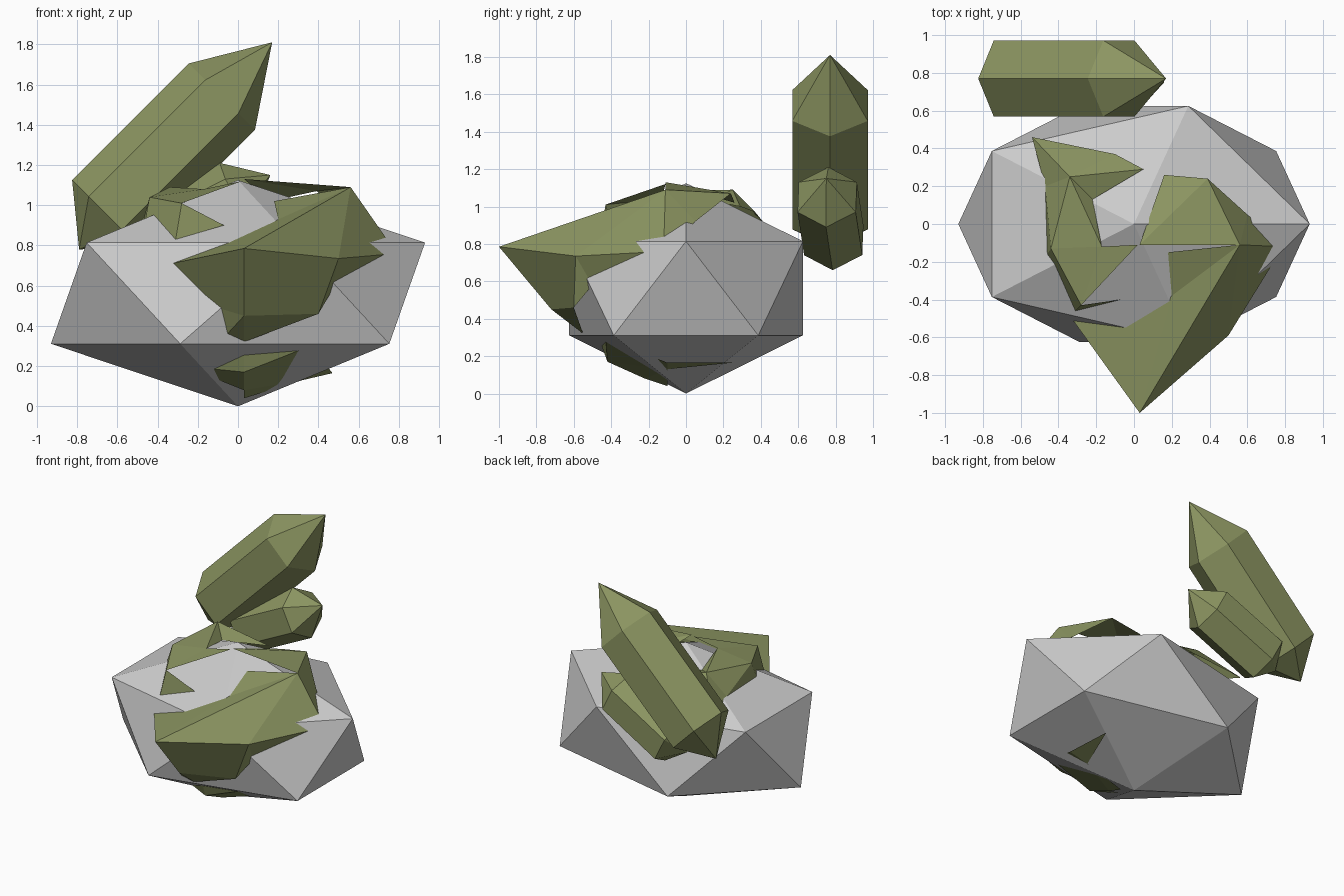
import bpy, bmesh, math
from mathutils import Vector

green = bpy.data.materials.new("moss_green")
green.diffuse_color = (0.26, 0.30, 0.12, 1)


def build(name, verts, faces, mat=green):
    bm = bmesh.new()
    vs = [bm.verts.new(v) for v in verts]
    for f in faces:
        bm.faces.new([vs[i] for i in f])
    bmesh.ops.recalc_face_normals(bm, faces=bm.faces[:])
    me = bpy.data.meshes.new(name)
    bm.to_mesh(me)
    bm.free()
    me.materials.append(mat)
    ob = bpy.data.objects.new(name, me)
    bpy.context.collection.objects.link(ob)
    return ob


def crystal(name, apex, base, shoulder, tip, r):
    # six-sided prism, pointed at both ends, one edge on top
    base, shoulder = Vector(base), Vector(shoulder)
    axis = (shoulder - base).normalized()
    side = Vector((0, 0, 1)).cross(axis).normalized()
    up = axis.cross(side)
    ring = [r * (math.cos(i * math.pi / 3) * up + math.sin(i * math.pi / 3) * side)
            for i in range(6)]
    verts = [base + p for p in ring] + [shoulder + p for p in ring] + [apex, tip]
    faces = []
    for i in range(6):
        j = (i + 1) % 6
        faces += [(i, j, j + 6, i + 6), (j, i, 12), (i + 6, j + 6, 13)]
    build(name, verts, faces)


# Rock: a squashed icosahedron
bpy.ops.mesh.primitive_ico_sphere_add(subdivisions=1, radius=1, location=(0, 0, 0.5625))
rock = bpy.context.object
rock.name = "rock"
rock.scale = (1.04, 0.735, 0.5625)

# Two crystals behind the rock
crystal("large_crystal", (-0.79, 0.78, 0.78), (-0.66, 0.77, 0.96),
        (-0.08, 0.77, 1.54), (0.17, 0.77, 1.81), 0.233)
crystal("small_crystal", (-0.56, 0.79, 0.77), (-0.46, 0.79, 0.82),
        (-0.01, 0.755, 1.05), (0.16, 0.75, 1.15), 0.18)

# Front growth: a faceted shell bulging out to the front right
build("front_growth",
      [(0.03, -1, 0.785), (0.56, -0.11, 1.09), (0.50, -0.59, 0.735), (0.79, -0.12, 0.76),
       (0.03, -0.11, 1.13), (-0.33, -0.50, 0.71), (0.39, 0.24, 1.07), (0.2, -0.38, 0.93),
       (0.03, -0.72, 0.45), (0.40, -0.60, 0.46), (-0.09, -0.52, 0.32), (0.03, -0.55, 0.32),
       (0.60, 0.05, 0.92), (0.18, -0.15, 1.02), (0.16, 0.26, 1.02), (0.47, -0.5, 0.58),
       (-0.2, -0.52, 0.52)],
      [(0, 2, 1), (0, 1, 7), (0, 7, 5), (1, 2, 3), (1, 13, 7), (1, 6, 4), (1, 12, 6),
       (1, 3, 12), (4, 6, 14), (0, 8, 9, 2), (2, 9, 15), (2, 15, 3), (8, 11, 9),
       (0, 5, 16, 8), (8, 16, 10), (8, 10, 11)])

# Top growth: a thin shell on the upper left of the rock
build("top_growth",
      [(-0.34, 0.25, 1.09), (-0.44, -0.13, 1.04), (-0.28, -0.43, 1.01), (-0.31, -0.46, 0.83),
       (-0.07, -0.40, 0.90), (0.02, -0.11, 1.12), (-0.22, 0.13, 1.03), (0.05, 0.29, 1.0),
       (-0.54, 0.46, 0.86), (-0.47, 0.20, 0.93), (-0.17, -0.12, 1.08), (-0.46, -0.16, 0.93),
       (-0.1, 0.37, 0.97)],
      [(0, 1, 10), (0, 10, 6), (1, 2, 10), (2, 5, 10), (2, 3, 4), (1, 11, 3, 2),
       (0, 9, 1), (1, 9, 11), (0, 8, 9), (0, 12, 8), (0, 7, 12), (0, 6, 7)])

# Under growth: a shell under the front edge of the rock
build("under_growth",
      [(-0.27, -0.30, 0.20), (-0.22, -0.36, 0.26), (0.03, -0.46, 0.28), (0.36, -0.43, 0.30),
       (0.47, -0.10, 0.165), (0.45, 0.25, 0.165), (0.32, -0.10, 0.13), (0.03, -0.22, 0.08),
       (0.03, -0.42, 0.17), (0.03, -0.10, 0.04)],
      [(0, 1, 2, 8), (0, 8, 7), (2, 3, 8), (3, 4, 6, 8), (8, 6, 7), (4, 5, 6), (6, 9, 7)])
